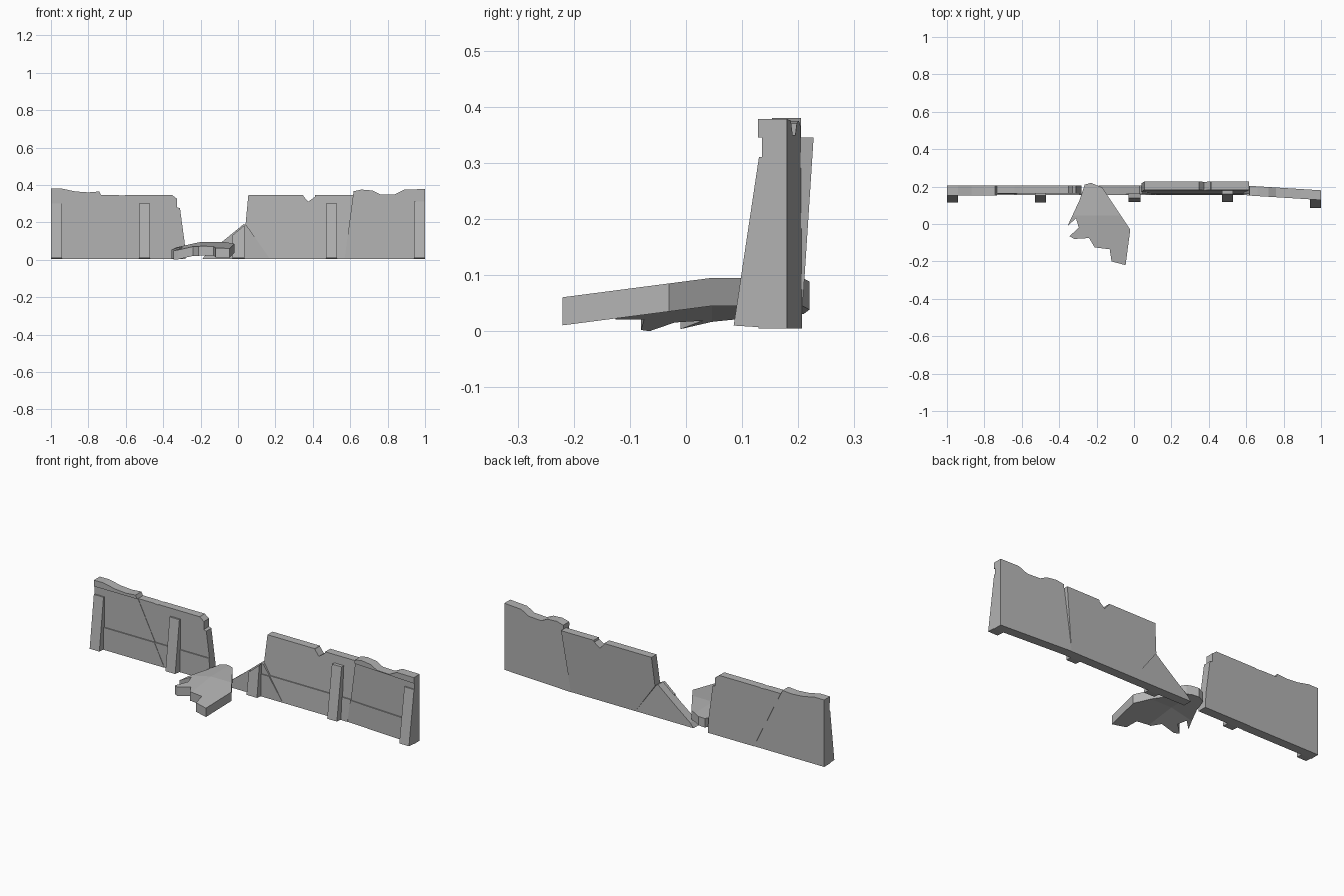
import bpy, bmesh
from mathutils import Vector

cube = bpy.data.objects.get("Cube")
if cube:
    bpy.data.objects.remove(cube)

stone = bpy.data.materials.new("grey_stone")
stone.use_nodes = True
GREY = (0.45, 0.45, 0.45, 1)
stone.diffuse_color = GREY
stone.node_tree.nodes["Principled BSDF"].inputs["Base Color"].default_value = GREY


def finish(bm, name, warp=None):
    if warp:
        for v in bm.verts:
            v.co = warp(v.co)
    bmesh.ops.recalc_face_normals(bm, faces=bm.faces)
    mesh = bpy.data.meshes.new(name)
    bm.to_mesh(mesh)
    bm.free()
    mesh.materials.append(stone)
    obj = bpy.data.objects.new(name, mesh)
    bpy.context.collection.objects.link(obj)
    return obj


def cut(bm, point, normal, side=0):
    bmesh.ops.bisect_plane(bm, geom=bm.verts[:] + bm.edges[:] + bm.faces[:],
                           plane_co=point, plane_no=normal,
                           clear_outer=side > 0, clear_inner=side < 0)


def extrude(bm, offset):
    out = bmesh.ops.extrude_face_region(bm, geom=bm.faces[:], use_keep_orig=True)
    moved = [g for g in out["geom"] if isinstance(g, bmesh.types.BMVert)]
    bmesh.ops.translate(bm, verts=moved, vec=offset)


# Horizontal courses: name, bottom, top, how far the face stands forward
COURSES = [("plinth", 0, 0.13, 0.006), ("panel", 0.13, 0.345, 0), ("coping", 0.345, 1, 0.007)]


def wall(name, profile, warp, front=0.16, back=0.205):
    for course, low, high, proud in COURSES:
        if max(z for x, z in profile) <= low:
            continue
        bm = bmesh.new()
        bm.faces.new([bm.verts.new((x, front - proud, z)) for x, z in profile])
        cut(bm, (0, 0, low), (0, 0, 1), -1)
        cut(bm, (0, 0, high), (0, 0, 1), 1)
        extrude(bm, (0, back - front + proud, 0))
        finish(bm, f"{name}_{course}", warp)


def buttress(name, x0, x1, foot, head, z_left=0.3, z_right=0.3):
    # Wedge that leans into the wall face
    bm = bmesh.new()
    bm.faces.new([bm.verts.new((x0, y, z)) for y, z in
                  [(foot, 0.01), (head, z_left), (head + 0.035, z_left), (head + 0.035, 0.005)]])
    extrude(bm, (x1 - x0, 0, 0))
    for v in bm.verts:
        if v.co.x > x1 - 0.001 and v.co.z > 0.1:
            v.co.z = z_right
    finish(bm, name)


def straight(co):
    return co


def nudged(co):
    return co + Vector((0, 0.002, 0))


def leaning(co):
    return co + Vector((0, 0.065 * co.z, 0))


def swung(co):
    return co + Vector((0, -0.062 * (co.x - 0.6), 0))


# Right-hand wall, split along a diagonal crack
wall("right_outer_wall",
     [(-1, 0.005), (-1, 0.38), (-0.94, 0.38), (-0.87, 0.365), (-0.8, 0.36), (-0.742, 0.365),
      (-0.565, 0.005)], straight)
wall("right_inner_wall",
     [(-0.565, 0.005), (-0.742, 0.365), (-0.69, 0.35), (-0.61, 0.342), (-0.53, 0.376),
      (-0.39, 0.38), (-0.345, 0.34), (-0.325, 0.325), (-0.325, 0.28), (-0.31, 0.275),
      (-0.3, 0.2), (-0.285, 0.09), (-0.28, 0.005)], nudged)

# Left-hand wall: broken stump, leaning middle and outer end
wall("broken_stump",
     [(-0.19, 0.005), (-0.17, 0.03), (-0.08, 0.1), (0.03, 0.19), (0.045, 0.185), (0.17, 0.005)],
     straight)
wall("left_inner_wall",
     [(0.17, 0.005), (0.04, 0.185), (0.058, 0.375), (0.2, 0.385), (0.335, 0.38), (0.35, 0.34),
      (0.375, 0.31), (0.41, 0.335), (0.415, 0.355), (0.46, 0.376), (0.53, 0.376),
      (0.55, 0.362), (0.618, 0.366), (0.57, 0.005)], leaning)
wall("left_outer_wall",
     [(0.57, 0.005), (0.618, 0.366), (0.66, 0.375), (0.72, 0.37), (0.76, 0.35), (0.84, 0.35),
      (0.89, 0.375), (1, 0.378), (1, 0.005)], swung)

# Buttresses along the front
buttress("right_end_buttress", -1, -0.94, 0.115, 0.152)
buttress("right_middle_buttress", -0.53, -0.47, 0.115, 0.152)
buttress("broken_buttress", -0.03, 0.035, 0.118, 0.138, 0.13, 0.185)
buttress("left_middle_buttress", 0.47, 0.53, 0.118, 0.16)
buttress("left_end_buttress", 0.94, 1, 0.085, 0.13, 0.31, 0.31)

# Fallen slab lying in the gap
OUTLINE = [(-0.264, 0.21), (-0.29, 0.13), (-0.355, -0.01), (-0.31, 0.03), (-0.295, -0.02),
           (-0.345, -0.065), (-0.32, -0.08), (-0.24, -0.075), (-0.21, -0.125), (-0.13, -0.135),
           (-0.12, -0.2), (-0.045, -0.22), (-0.02, -0.03), (-0.17, 0.195), (-0.23, 0.22)]


def settle(co):
    top = min(0.095, 0.089 + 0.13 * co.y) - 0.22 * max(0, -0.2 - co.x)
    return Vector((co.x, co.y, max(0, top + co.z)))


slab = bmesh.new()
slab.faces.new([slab.verts.new((x, y, -0.05)) for x, y in OUTLINE])
cut(slab, (0, 0.046, 0), (0, 1, 0))
cut(slab, (-0.2, 0, 0), (1, 0, 0))
extrude(slab, (0, 0, 0.05))
finish(slab, "fallen_slab", settle)
